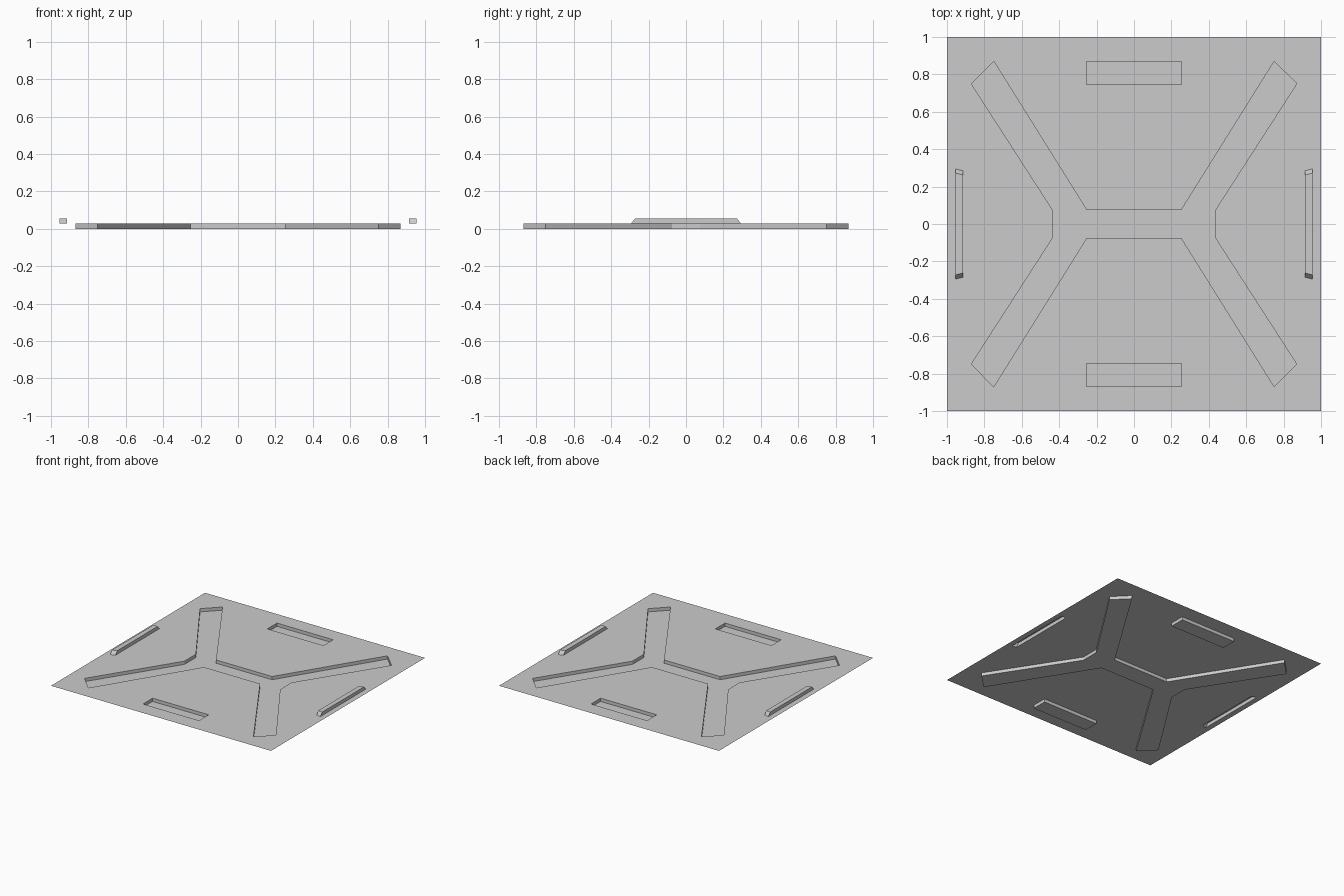
import bpy
import bmesh
from mathutils import Vector

cube = bpy.data.objects.get("Cube")
if cube:
    bpy.data.objects.remove(cube, do_unlink=True)

SHEET_Z = 0.027    # level of the flat sheet
RIDGE_Z = 0.055    # top of the raised ribs

grey = bpy.data.materials.new("panel grey")
grey.use_nodes = True
colour = (0.6, 0.6, 0.6, 1)
grey.diffuse_color = colour
grey.node_tree.nodes["Principled BSDF"].inputs["Base Color"].default_value = colour


def add_object(name, bm):
    mesh = bpy.data.meshes.new(name)
    bm.to_mesh(mesh)
    bm.free()
    mesh.materials.append(grey)
    obj = bpy.data.objects.new(name, mesh)
    bpy.context.collection.objects.link(obj)
    return obj


def pressed_shape(name, rim, cap, cap_z):
    """Cap face at cap_z joined by walls to a rim lying in the sheet."""
    bm = bmesh.new()
    outer = [bm.verts.new((x, y, SHEET_Z)) for x, y in rim]
    inner = [bm.verts.new((x, y, cap_z)) for x, y in cap]
    bm.faces.new(inner)
    for i in range(len(rim)):
        j = (i + 1) % len(rim)
        bm.faces.new((inner[j], inner[i], outer[i], outer[j]))
    bm.normal_update()
    bm.faces.ensure_lookup_table()
    if bm.faces[0].normal.z < 0:
        bmesh.ops.reverse_faces(bm, faces=bm.faces[:])
    add_object(name, bm)


def box_outline(x0, x1, y0, y1):
    return [(x0, y0), (x1, y0), (x1, y1), (x0, y1)]


rims = []

# Cross-shaped recess: one quarter, mirrored round the centre
quarter = [(0.435, 0.075), (0.87, 0.75), (0.75, 0.87), (0.255, 0.078)]
half = quarter + [(-x, y) for x, y in reversed(quarter)]
cross = half + [(x, -y) for x, y in reversed(half)]
pressed_shape("cross_recess", cross, cross, 0)
rims.append(cross)

# Rectangular recesses at front and back
for name, s in (("front", -1), ("back", 1)):
    slot = box_outline(-0.255, 0.255, *sorted((s * 0.745, s * 0.87)))
    pressed_shape(name + "_recess", slot, slot, 0)
    rims.append(slot)

# Raised ribs along the sides, with sloping skewed ends
for name, s in (("left", 1), ("right", -1)):
    def rib(end):
        return [(s * 0.915, -end + 0.01), (s * 0.955, -end),
                (s * 0.955, end), (s * 0.915, end - 0.01)]
    pressed_shape(name + "_rib", rib(0.295), rib(0.272), RIDGE_Z)
    rims.append(rib(0.295))

# Flat sheet with openings for every pressed shape
bm = bmesh.new()
for outline in [box_outline(-1, 1, -1, 1)] + rims:
    loop = [bm.verts.new((x, y, SHEET_Z)) for x, y in outline]
    for i, v in enumerate(loop):
        bm.edges.new((v, loop[i - 1]))
bmesh.ops.triangle_fill(bm, edges=bm.edges[:], use_beauty=True,
                        normal=Vector((0, 0, 1)))
bm.normal_update()
bmesh.ops.reverse_faces(bm, faces=[f for f in bm.faces if f.normal.z < 0])
add_object("sheet", bm)
